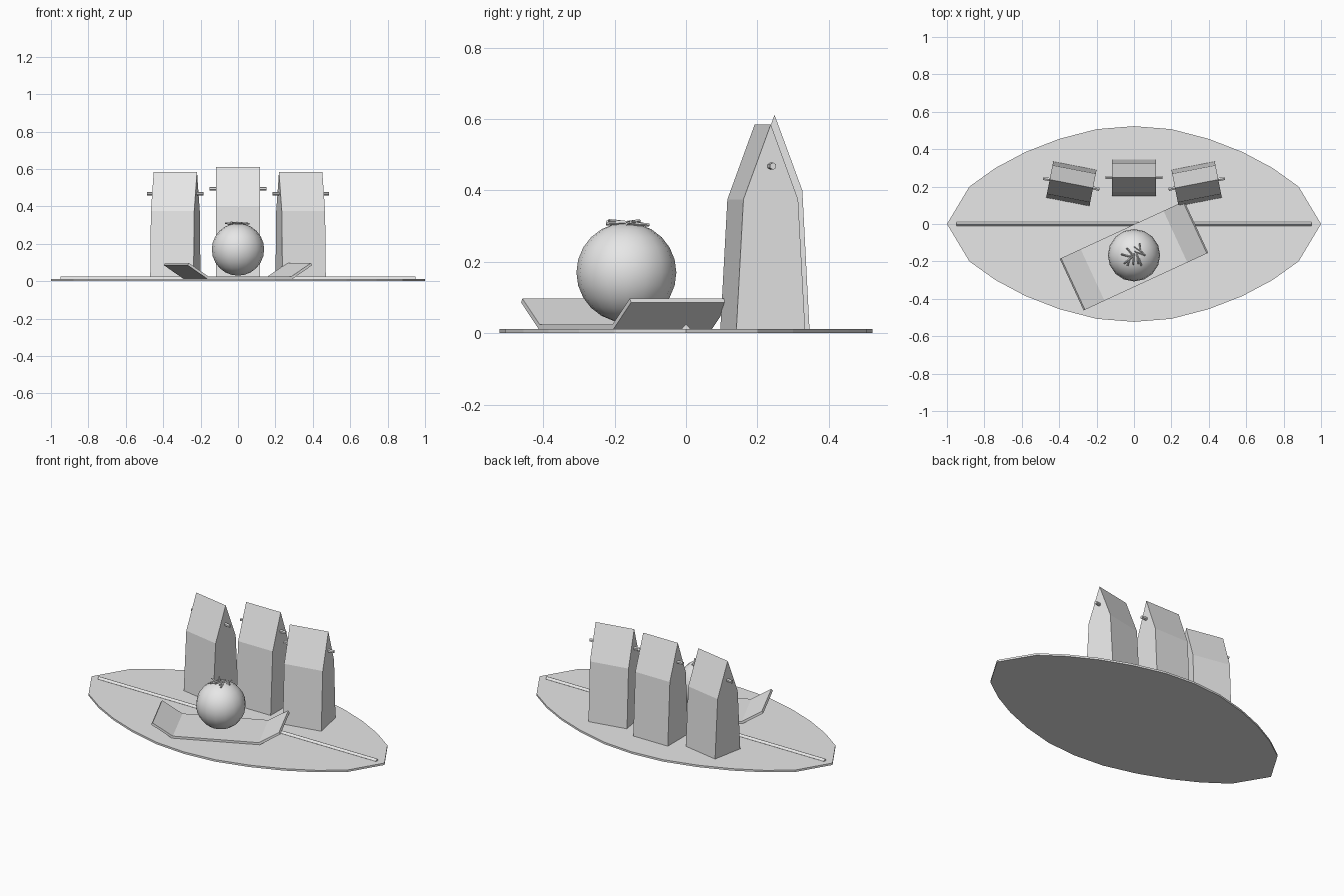
import bpy, bmesh, math, random
from mathutils import Matrix, Vector

if "Cube" in bpy.data.objects:
    bpy.data.objects.remove(bpy.data.objects["Cube"])

random.seed(4)
grey = bpy.data.materials.new("plain grey")
grey.diffuse_color = (0.8, 0.8, 0.8, 1)
grey.use_nodes = True
grey.node_tree.nodes["Principled BSDF"].inputs["Base Color"].default_value = grey.diffuse_color


def finish(name, bm, matrix=None):
    bmesh.ops.recalc_face_normals(bm, faces=bm.faces)
    me = bpy.data.meshes.new(name)
    bm.to_mesh(me)
    bm.free()
    me.materials.append(grey)
    ob = bpy.data.objects.new(name, me)
    bpy.context.collection.objects.link(ob)
    if matrix:
        ob.matrix_world = matrix
    return ob


def prism(name, points, depth, matrix=None):
    """Extrude a closed outline of 3D points along a vector."""
    bm = bmesh.new()
    face = bm.faces.new([bm.verts.new(p) for p in points])
    ext = bmesh.ops.extrude_face_region(bm, geom=[face])
    moved = [v for v in ext["geom"] if isinstance(v, bmesh.types.BMVert)]
    bmesh.ops.translate(bm, verts=moved, vec=Vector(depth))
    return finish(name, bm, matrix)


def bar(name, a, b, radius, sides):
    """Thin rod between two points."""
    a, b = Vector(a), Vector(b)
    bm = bmesh.new()
    bmesh.ops.create_cone(bm, cap_ends=True, segments=sides, radius1=radius,
                          radius2=radius, depth=(b - a).length)
    rot = (b - a).to_track_quat('Z', 'Y').to_matrix().to_4x4()
    return finish(name, bm, Matrix.Translation((a + b) / 2) @ rot)


# leaf-shaped base plate, mirrored from one quarter outline
quarter = [(1, 0), (0.88, 0.2), (0.74, 0.3), (0.58, 0.385),
           (0.4, 0.455), (0.2, 0.507), (0, 0.523)]
half = quarter + [(-x, y) for x, y in quarter[-2::-1]]
outline = half + [(-x, -y) for x, y in half[1:-1]]
prism("leaf_base", [(x, y, 0) for x, y in outline], (0, 0, 0.012))

# central rib
bar("leaf_rib", (-0.95, 0, 0.013), (0.95, 0, 0.013), 0.012, 4)

# folded tray with raised ends
lower = [(0.367, 0.086), (0.25, 0.012)]
upper = [(0.244, 0.025), (0.359, 0.097)]
side = lower + [(-u, z) for u, z in lower[::-1]]
side += [(-u, z) for u, z in upper[::-1]] + upper
tray_matrix = Matrix.Translation((0, -0.17, 0)) @ Matrix.Rotation(math.radians(24.8), 4, 'Z')
prism("folded_tray", [(u, -0.152, z) for u, z in side], (0, 0.304, 0), tray_matrix)

# ball
bm = bmesh.new()
bmesh.ops.create_uvsphere(bm, u_segments=16, v_segments=12, radius=0.14)
for f in bm.faces:
    f.smooth = True
finish("ball", bm, Matrix.Translation((0, -0.167, 0.17)))

# loose shreds on top of the ball
for i in range(10):
    cx, cy = random.uniform(-0.045, 0.04), random.uniform(-0.035, 0.045)
    ang = random.uniform(0, math.pi)
    d = Vector((math.cos(ang), math.sin(ang), random.uniform(-0.15, 0.15))) * 0.03
    c = Vector((cx, -0.167 + cy, 0.174 + math.sqrt(0.14 ** 2 - cx * cx - cy * cy)))
    bar(f"shred_{i + 1}", c - d, c + d, 0.0045, 4)

# three gabled blocks, each with a skewer through the upper part
for name, x, y, turn, ridge, shoulder, pin in (
        ("left", -0.335, 0.215, -11, 0.585, 0.375, 0.468),
        ("middle", 0, 0.248, 0, 0.612, 0.4, 0.495),
        ("right", 0.335, 0.215, 11, 0.585, 0.375, 0.468)):
    m = Matrix.Translation((x, y, 0)) @ Matrix.Rotation(math.radians(turn), 4, 'Z')
    gable = [(0.098, 0.012), (0.078, shoulder), (0, ridge), (-0.078, shoulder), (-0.098, 0.012)]
    prism(f"{name}_gabled_block", [(-0.118, v, z) for v, z in gable], (0.236, 0, 0), m)
    bar(f"{name}_skewer", m @ Vector((-0.153, 0, pin)), m @ Vector((0.153, 0, pin)), 0.01, 6)
